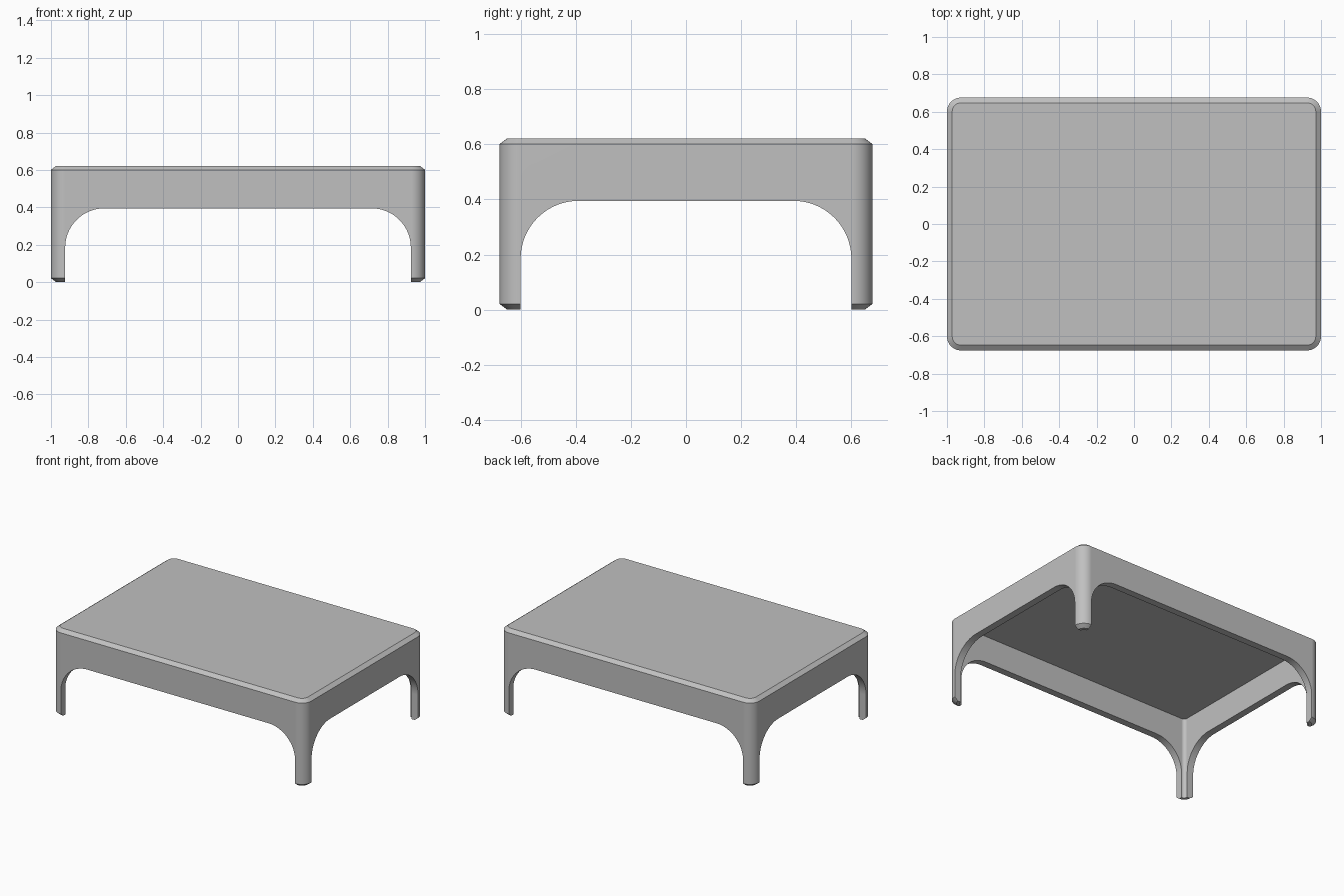
import bpy, bmesh, math

if "Cube" in bpy.data.objects:
    bpy.data.objects.remove(bpy.data.objects["Cube"], do_unlink=True)

HALF_X, HALF_Y, HEIGHT = 1.0, 0.676, 0.622
CORNER, WALL, CEILING = 0.075, 0.05, 0.585
BEVEL_IN, BEVEL_UP = 0.028, 0.021
ARCH_TOP, ARCH_RADIUS, LEG = 0.395, 0.21, 0.076

grey = bpy.data.materials.new("plain grey")
grey.use_nodes = True
colour = (0.53, 0.53, 0.53, 1)
grey.diffuse_color = colour
grey.node_tree.nodes["Principled BSDF"].inputs["Base Color"].default_value = colour


def make_object(name, bm):
    bmesh.ops.recalc_face_normals(bm, faces=bm.faces)
    mesh = bpy.data.meshes.new(name)
    bm.to_mesh(mesh)
    bm.free()
    mesh.materials.append(grey)
    obj = bpy.data.objects.new(name, mesh)
    bpy.context.collection.objects.link(obj)
    return obj


def rounded_ring(bm, inset, z, steps=12):
    """Rounded rectangle of vertices, drawn in from the outer edge."""
    radius = CORNER - inset
    ring = []
    for quarter, (sx, sy) in enumerate([(1, 1), (-1, 1), (-1, -1), (1, -1)]):
        for i in range(steps + 1):
            a = (quarter + i / steps) * math.pi / 2
            ring.append(bm.verts.new((sx * (HALF_X - CORNER) + radius * math.cos(a),
                                      sy * (HALF_Y - CORNER) + radius * math.sin(a), z)))
    return ring


def bridge(bm, a, b):
    for i in range(len(a)):
        j = (i + 1) % len(a)
        bm.faces.new((a[i], a[j], b[j], b[i]))


def arch_cutter(name, half_width, along_x):
    """Prism with rounded upper corners, running right through the shell."""
    steps = 16
    profile = [(half_width, -0.2)]
    for side in (0, 1):
        for i in range(steps + 1):
            a = (side + i / steps) * math.pi / 2
            centre = (half_width - ARCH_RADIUS) * (1 - 2 * side)
            profile.append((centre + ARCH_RADIUS * math.cos(a),
                            ARCH_TOP - ARCH_RADIUS + ARCH_RADIUS * math.sin(a)))
    profile.append((-half_width, -0.2))
    bm = bmesh.new()
    ends = [[bm.verts.new((d, w, z) if along_x else (w, d, z)) for w, z in profile]
            for d in (-2, 2)]
    bridge(bm, *ends)
    for end in ends:
        bm.faces.new(end)
    cutter = make_object(name, bm)
    cutter.hide_render = True
    return cutter


# Hollow shell: bevelled outside, open underneath
bm = bmesh.new()
levels = [(WALL, CEILING), (WALL, 0), (BEVEL_IN, 0), (0, BEVEL_UP),
          (0, HEIGHT - BEVEL_UP), (BEVEL_IN, HEIGHT)]
rings = [rounded_ring(bm, inset, z) for inset, z in levels]
for lower, upper in zip(rings, rings[1:]):
    bridge(bm, lower, upper)
bm.faces.new(rings[0])
bm.faces.new(rings[-1])
table = make_object("table_body", bm)

# Arched openings on all four sides leave the corner legs
bpy.context.view_layer.objects.active = table
for cutter in (arch_cutter("front_arch_cutter", HALF_X - LEG, False),
               arch_cutter("side_arch_cutter", HALF_Y - LEG, True)):
    cut = table.modifiers.new("arch", "BOOLEAN")
    cut.operation = "DIFFERENCE"
    cut.solver = "EXACT"
    cut.object = cutter
    bpy.ops.object.modifier_apply(modifier=cut.name)
    bpy.data.objects.remove(cutter, do_unlink=True)

# Smooth corners, crisp edges
bpy.ops.object.select_all(action="DESELECT")
table.select_set(True)
bpy.ops.object.shade_smooth_by_angle(angle=math.radians(30))
weighted = table.modifiers.new("flat_walls", "WEIGHTED_NORMAL")
weighted.keep_sharp = True
